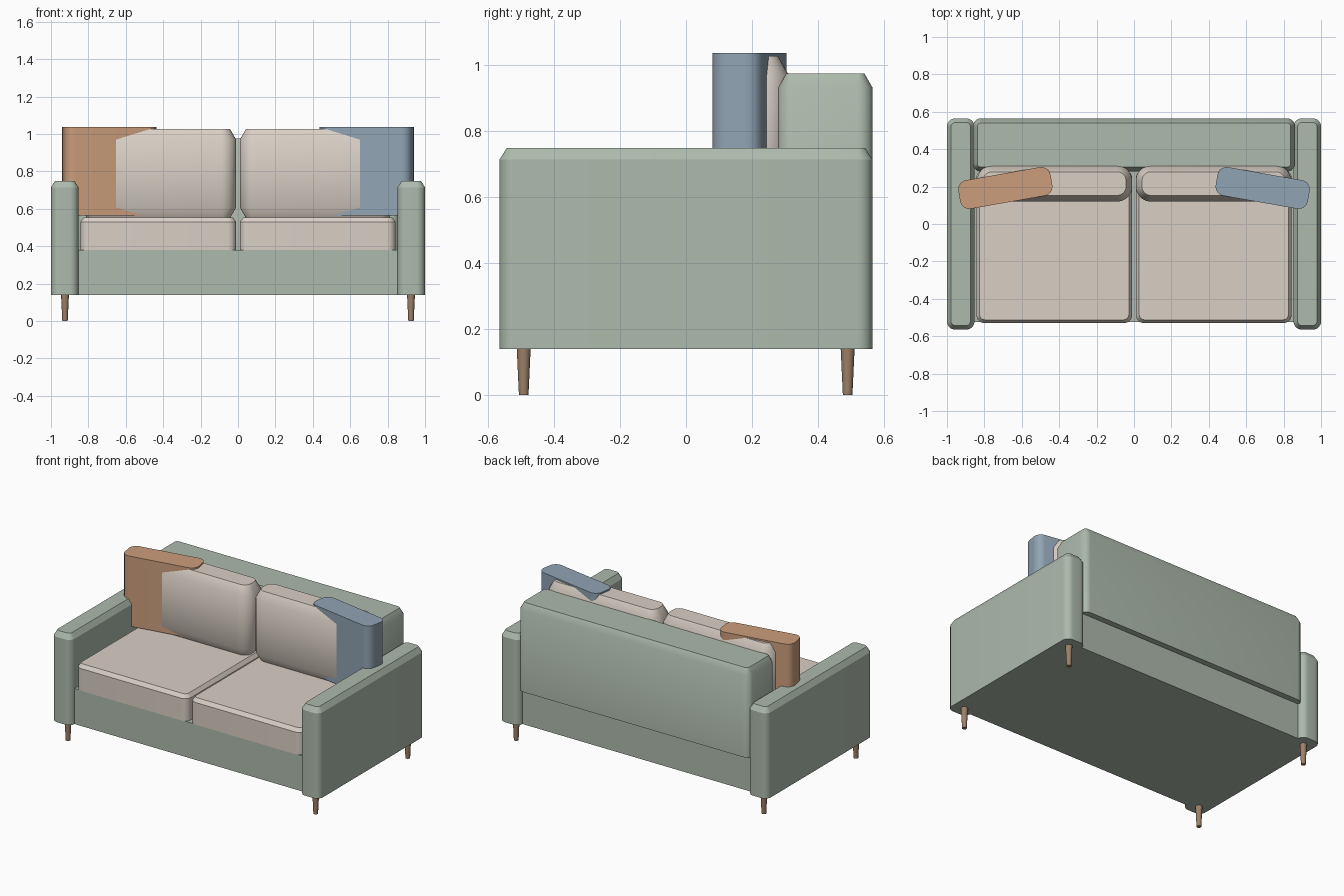
import bpy, bmesh
from math import sin, cos, pi, radians

if "Cube" in bpy.data.objects:
    bpy.data.objects.remove(bpy.data.objects["Cube"])


def material(name, rgb):
    m = bpy.data.materials.new(name)
    m.diffuse_color = (*rgb, 1)
    m.use_nodes = True
    m.node_tree.nodes["Principled BSDF"].inputs["Base Color"].default_value = m.diffuse_color
    return m


SAGE = material("sage_fabric", (0.42, 0.49, 0.42))
CREAM = material("cream_fabric", (0.70, 0.63, 0.56))
RUST = material("orange_fabric", (0.60, 0.34, 0.20))
BLUE = material("blue_fabric", (0.28, 0.37, 0.45))
WOOD = material("wood", (0.34, 0.22, 0.14))


def finish(name, bm, mat, loc=(0, 0, 0), rot=0):
    bmesh.ops.recalc_face_normals(bm, faces=bm.faces)
    me = bpy.data.meshes.new(name)
    bm.to_mesh(me)
    bm.free()
    me.materials.append(mat)
    ob = bpy.data.objects.new(name, me)
    bpy.context.collection.objects.link(ob)
    ob.location = loc
    ob.rotation_euler.z = rot
    bpy.ops.object.select_all(action='DESELECT')
    bpy.context.view_layer.objects.active = ob
    ob.select_set(True)
    bpy.ops.object.shade_smooth_by_angle(angle=radians(30))
    return ob


def rounded_ring(w, d, r, n=8):
    pts = []
    for k, (sx, sy) in enumerate([(1, 1), (-1, 1), (-1, -1), (1, -1)]):
        for i in range(n + 1):
            a = (k + i / n) * pi / 2
            pts.append((sx * (w / 2 - r) + r * cos(a), sy * (d / 2 - r) + r * sin(a)))
    return pts


def block(name, mat, x, y, z, r, top=(0, 0), bottom=(0, 0), rot=0):
    """Upright rounded slab; top and bottom are chamfers as (inset, height)."""
    w, d = x[1] - x[0], y[1] - y[0]
    levels = [(z[0], bottom[0])]
    if bottom[1]:
        levels.append((z[0] + bottom[1], 0))
    if top[1]:
        levels.append((z[1] - top[1], 0))
    levels.append((z[1], top[0]))
    bm = bmesh.new()
    rings = [[bm.verts.new((px, py, h)) for px, py in
              rounded_ring(w - 2 * i, d - 2 * i, max(r - i, 0.005))] for h, i in levels]
    for a, b in zip(rings, rings[1:]):
        for i in range(len(a)):
            j = (i + 1) % len(a)
            bm.faces.new((a[i], a[j], b[j], b[i]))
    bm.faces.new(rings[0][::-1])
    bm.faces.new(rings[-1])
    return finish(name, bm, mat, (sum(x) / 2, sum(y) / 2, 0), rot)


def span(s, a, b):
    return tuple(sorted((s * a, s * b)))


# Frame: plain base and backrest
bm = bmesh.new()
bmesh.ops.create_cube(bm, size=1)
bmesh.ops.scale(bm, vec=(1.74, 1.05, 0.24), verts=bm.verts)
finish("base", bm, SAGE, (0, 0, 0.26))
block("backrest", SAGE, (-0.862, 0.862), (0.28, 0.565), (0.38, 0.975), 0.045, (0.024, 0.042))

for s, side in ((-1, "left"), (1, "right")):
    # Arm, seat cushion and back cushion
    block(side + "_arm", SAGE, span(s, 0.853, 1.0), (-0.565, 0.565), (0.14, 0.75), 0.045, (0.022, 0.035))
    block(side + "_seat_cushion", CREAM, span(s, 0.01, 0.843), (-0.53, 0.29), (0.38, 0.555), 0.045, (0.018, 0.025))
    block(side + "_back_cushion", CREAM, span(s, 0.01, 0.84), (0.12, 0.312), (0.55, 1.028), 0.08,
          (0.033, 0.058), (0.033, 0.058))
    # Loose pillow, turned toward the middle
    block(side + "_pillow", RUST if s < 0 else BLUE, (s * 0.688 - 0.25, s * 0.688 + 0.25),
          (0.115, 0.27), (0.565, 1.038), 0.05, rot=-s * radians(10))
    # Tapered legs
    for y, end in ((-0.492, "front"), (0.49, "back")):
        bm = bmesh.new()
        bmesh.ops.create_cone(bm, cap_ends=True, segments=20, radius1=0.0145, radius2=0.021, depth=0.14)
        finish(f"{side}_{end}_leg", bm, WOOD, (s * 0.925, y, 0.07))
